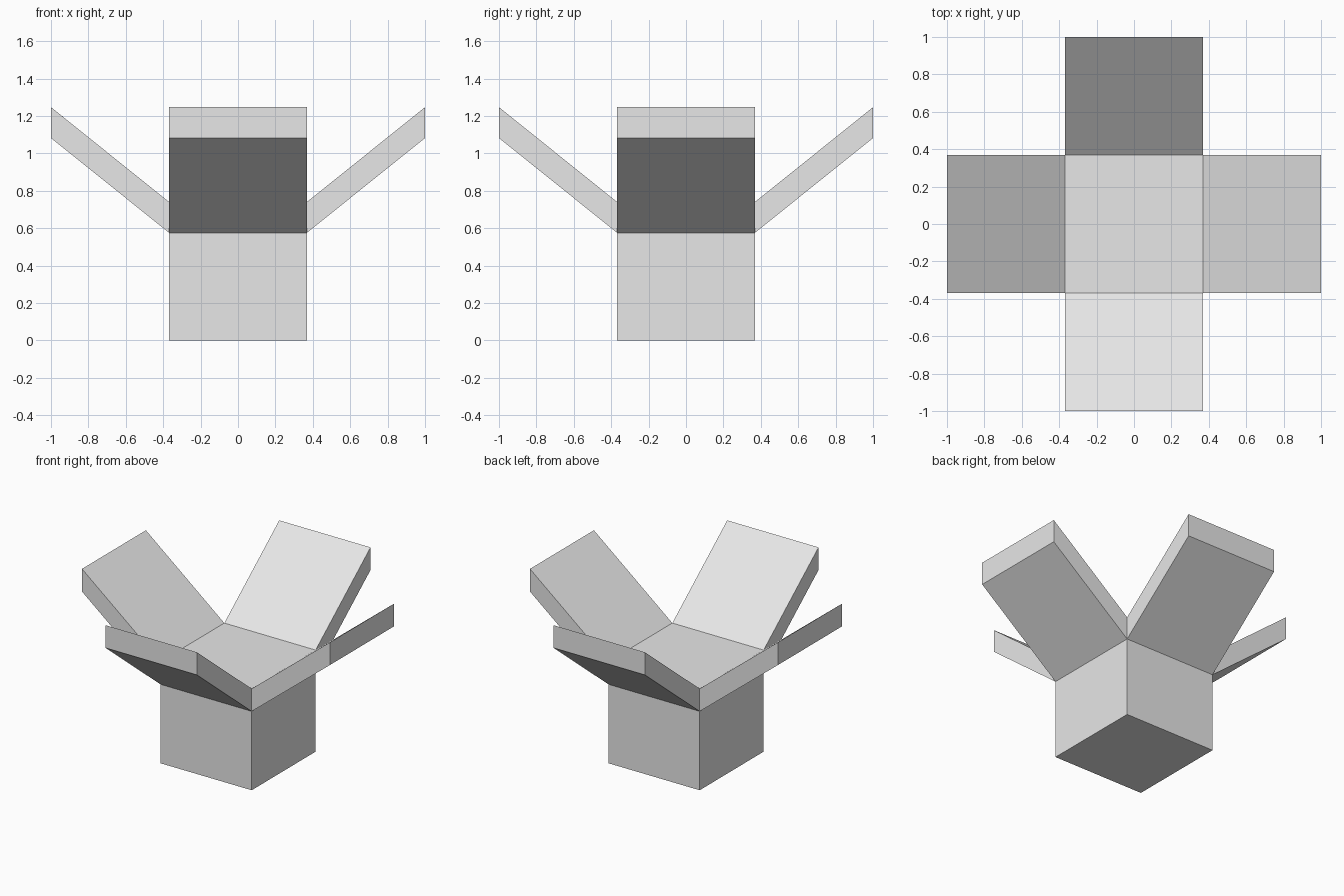
import bpy
import bmesh
from math import pi
from mathutils import Matrix, Vector

HALF = 0.368    # half the width of the box
HINGE = 0.575   # height of the lower edge of the flaps
TOP = 0.74      # height of the closed top
REACH = 1.0     # how far the flap tips extend
RISE = 0.507    # how much the flaps climb outwards

cube = bpy.data.objects.get("Cube")
if cube:
    bpy.data.objects.remove(cube, do_unlink=True)

grey = bpy.data.materials.new("light_grey")
grey.use_nodes = True
colour = (0.8, 0.8, 0.8, 1)
grey.diffuse_color = colour
grey.node_tree.nodes["Principled BSDF"].inputs["Base Color"].default_value = colour


def add_object(name, bm):
    bmesh.ops.recalc_face_normals(bm, faces=bm.faces)
    mesh = bpy.data.meshes.new(name)
    bm.to_mesh(mesh)
    bm.free()
    mesh.materials.append(grey)
    obj = bpy.data.objects.new(name, mesh)
    bpy.context.collection.objects.link(obj)
    return obj


# Solid box body
bm = bmesh.new()
size = Matrix.Diagonal((2 * HALF, 2 * HALF, TOP, 1))
bmesh.ops.create_cube(bm, size=1, matrix=Matrix.Translation((0, 0, TOP / 2)) @ size)
add_object("box_body", bm)


def add_flap(name, angle):
    """Sheared slab rising outwards from the upper strip of one wall."""
    bm = bmesh.new()
    corners = [(HALF, -HALF, HINGE), (HALF, HALF, HINGE),
               (HALF, HALF, TOP), (HALF, -HALF, TOP)]
    root = bm.faces.new([bm.verts.new(c) for c in corners])
    tip = bmesh.ops.extrude_face_region(bm, geom=[root], use_keep_orig=True)["geom"]
    tip_verts = [v for v in tip if isinstance(v, bmesh.types.BMVert)]
    bmesh.ops.translate(bm, verts=tip_verts, vec=Vector((REACH - HALF, 0, RISE)))
    bmesh.ops.rotate(bm, verts=bm.verts, cent=(0, 0, 0),
                     matrix=Matrix.Rotation(angle, 3, "Z"))
    # Drop the hinge end, which lies against the body wall
    bmesh.ops.recalc_face_normals(bm, faces=bm.faces)
    bmesh.ops.delete(bm, geom=[root], context="FACES_ONLY")
    add_object(name, bm)


# Four flaps, one per wall
for i, side in enumerate(("left", "back", "right", "front")):
    add_flap(side + "_flap", i * pi / 2)
